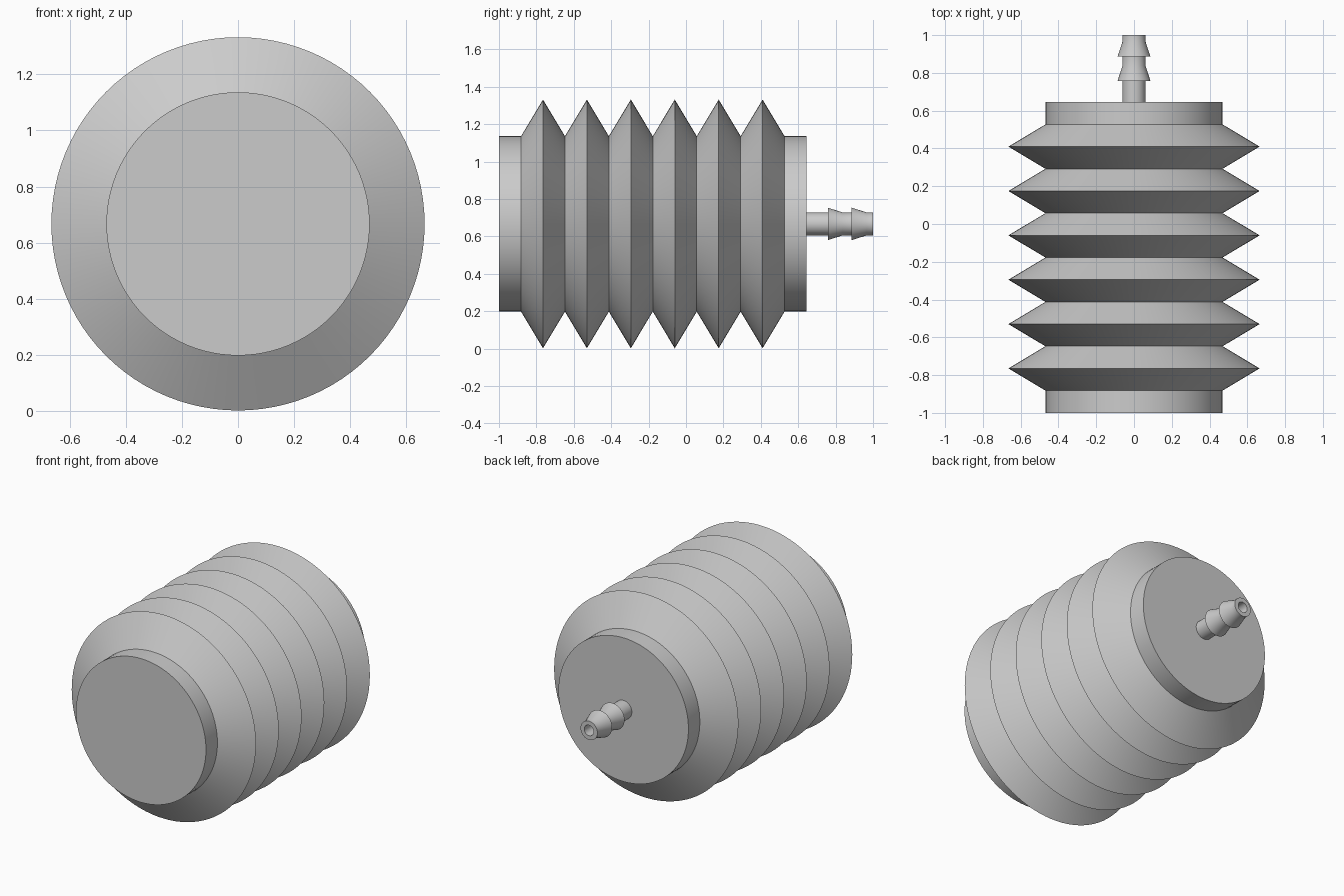
import bpy
import bmesh
import math
from mathutils import Vector, Matrix

cube = bpy.data.objects.get("Cube")
if cube:
    bpy.data.objects.remove(cube, do_unlink=True)

AXIS_Z = 0.667

grey = bpy.data.materials.new("light_grey")
grey.use_nodes = True
colour = (0.6, 0.6, 0.6, 1)
grey.diffuse_color = colour
grey.node_tree.nodes["Principled BSDF"].inputs["Base Color"].default_value = colour


def lathe(name, profile, segments):
    """Turn a (radius, y) profile around the long axis."""
    bm = bmesh.new()
    verts = [bm.verts.new((r, y, 0)) for r, y in profile]
    edges = [bm.edges.new(pair) for pair in zip(verts, verts[1:])]
    bmesh.ops.spin(bm, geom=verts + edges, cent=(0, 0, 0), axis=(0, 1, 0),
                   angle=math.tau, steps=segments, use_duplicate=False)
    bmesh.ops.remove_doubles(bm, verts=bm.verts, dist=1e-4)
    bmesh.ops.recalc_face_normals(bm, faces=bm.faces)
    bm.transform(Matrix.Translation(Vector((0, 0, AXIS_Z))))
    mesh = bpy.data.meshes.new(name)
    bm.to_mesh(mesh)
    bm.free()
    mesh.materials.append(grey)
    obj = bpy.data.objects.new(name, mesh)
    bpy.context.collection.objects.link(obj)
    bpy.ops.object.select_all(action="DESELECT")
    obj.select_set(True)
    bpy.context.view_layer.objects.active = obj
    bpy.ops.object.shade_smooth_by_angle(angle=math.radians(25))
    return obj


# Bellows: flat end collars with six sharp folds between them
FRONT, BACK, COLLAR, FOLDS = -1.0, 0.645, 0.118, 6
VALLEY, PEAK = 0.469, 0.665
start = FRONT + COLLAR
pitch = (BACK - FRONT - 2 * COLLAR) / FOLDS
body = [(0, FRONT), (VALLEY, FRONT), (VALLEY, start)]
for i in range(FOLDS):
    body += [(PEAK, start + (i + 0.5) * pitch), (VALLEY, start + (i + 1) * pitch)]
body += [(VALLEY, BACK), (0, BACK)]
lathe("bellows_body", body, 96)

# Hose nozzle: tube with two barbs and an open bore
TUBE, BARB, BORE, TIP = 0.061, 0.087, 0.034, 1.0
nozzle = [(BORE, BACK), (TUBE, BACK)]
for y in (0.758, 0.886):
    nozzle += [(TUBE, y), (BARB, y), (TUBE, y + 0.08)]
nozzle += [(TUBE, TIP), (BORE, TIP), (BORE, BACK)]
lathe("hose_nozzle", nozzle, 48)
